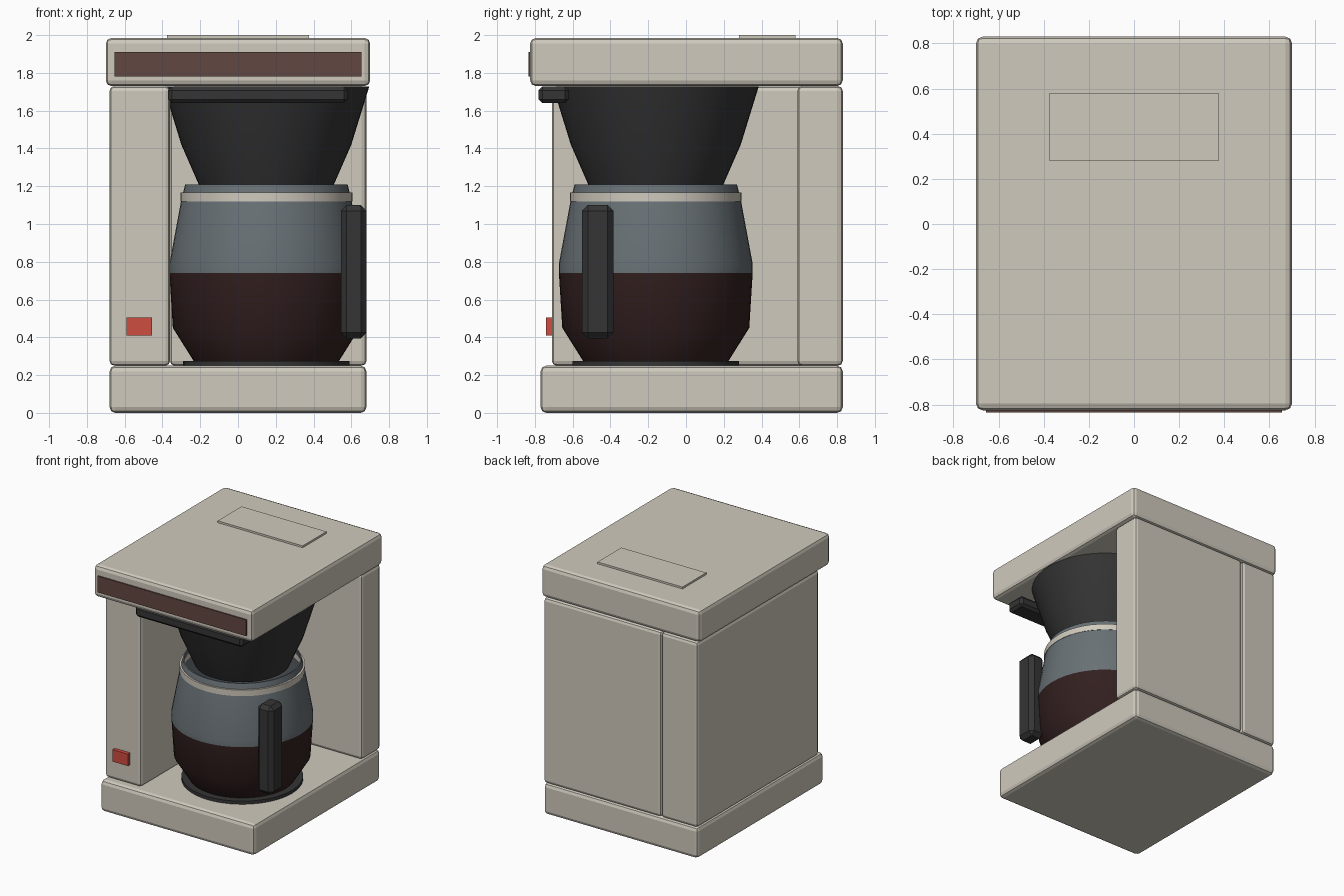
import bpy, bmesh, math

cube = bpy.data.objects.get("Cube")
if cube:
    bpy.data.objects.remove(cube, do_unlink=True)


def material(name, r, g, b):
    m = bpy.data.materials.new(name)
    m.use_nodes = True
    m.diffuse_color = (r, g, b, 1)
    bsdf = next(n for n in m.node_tree.nodes if n.type == 'BSDF_PRINCIPLED')
    bsdf.inputs["Base Color"].default_value = (r, g, b, 1)
    bsdf.inputs["Roughness"].default_value = 0.6
    return m


cream = material("cream", 0.63, 0.59, 0.51)
black = material("black", 0.035, 0.035, 0.036)
glass = material("grey glass", 0.14, 0.165, 0.18)
coffee = material("coffee", 0.033, 0.014, 0.014)
brown = material("brown", 0.12, 0.063, 0.053)
red = material("red", 0.62, 0.075, 0.05)


def finish(name, bm, mat):
    bmesh.ops.recalc_face_normals(bm, faces=bm.faces)
    mesh = bpy.data.meshes.new(name)
    bm.to_mesh(mesh)
    bm.free()
    mesh.materials.append(mat)
    obj = bpy.data.objects.new(name, mesh)
    bpy.context.collection.objects.link(obj)
    return obj


def box(name, xs, ys, zs, mat, bevel=0.0, segments=2):
    """Box spanning the given ranges, with rounded edges if wanted."""
    bm = bmesh.new()
    bmesh.ops.create_cube(bm, size=1)
    for v in bm.verts:
        v.co = [r[0] if c < 0 else r[1] for c, r in zip(v.co, (xs, ys, zs))]
    obj = finish(name, bm, mat)
    if bevel:
        mod = obj.modifiers.new("rounded edges", 'BEVEL')
        mod.width = bevel
        mod.segments = segments
    return obj


AXIS_X, AXIS_Y = 0.15, -0.16


def lathe(name, profile, mat, sides=48):
    """Spin (radius, height) points about the jug's upright axis."""
    bm = bmesh.new()
    verts = [bm.verts.new((r, 0, z)) for r, z in profile]
    edges = [bm.edges.new(pair) for pair in zip(verts, verts[1:])]
    bmesh.ops.spin(bm, geom=verts + edges, cent=(0, 0, 0), axis=(0, 0, 1),
                   angle=math.tau, steps=sides, use_duplicate=False)
    bmesh.ops.remove_doubles(bm, verts=bm.verts, dist=0.0005)
    obj = finish(name, bm, mat)
    obj.location = (AXIS_X, AXIS_Y, 0)
    bpy.ops.object.select_all(action='DESELECT')
    obj.select_set(True)
    bpy.context.view_layer.objects.active = obj
    bpy.ops.object.shade_smooth_by_angle(angle=math.radians(35))
    return obj


# Housing
box("base", (-0.68, 0.68), (-0.77, 0.83), (0, 0.25), cream, 0.03)
box("side_column", (-0.68, -0.36), (-0.71, 0.83), (0.25, 1.73), cream, 0.025)
box("back_panel", (-0.36, 0.68), (0.59, 0.83), (0.25, 1.73), cream, 0.025)
box("top_housing", (-0.7, 0.7), (-0.825, 0.83), (1.73, 1.985), cream, 0.03)
box("water_lid", (-0.375, 0.375), (0.28, 0.58), (1.98, 2.0), cream)
box("front_strip", (-0.655, 0.655), (-0.835, -0.82), (1.78, 1.91), brown)
box("power_switch", (-0.59, -0.455), (-0.74, -0.7), (0.41, 0.505), red)

# Warming plate
lathe("warming_plate", [(0, 0.24), (0.44, 0.24), (0.44, 0.275), (0, 0.275)], black)

# Jug: coffee below, glass above, collar round the neck
lathe("coffee_fill", [(0, 0.275), (0.385, 0.275), (0.495, 0.45), (0.513, 0.74), (0, 0.74)], coffee)
lathe("jug_glass", [(0.513, 0.74), (0.513, 0.79), (0.45, 1.13), (0.43, 1.21),
                    (0.42, 1.21), (0.435, 1.13), (0.5, 0.79), (0.5, 0.74)], glass)
lathe("jug_collar", [(0.425, 1.12), (0.455, 1.12), (0.455, 1.168),
                     (0.425, 1.168), (0.425, 1.12)], cream)
box("jug_handle", (0.545, 0.68), (-0.55, -0.385), (0.395, 1.1), black, 0.03, 1)

# Filter basket and its pull
lathe("filter_basket", [(0, 1.18), (0.345, 1.18), (0.45, 1.42), (0.545, 1.728), (0, 1.728)], black)
box("filter_handle", (-0.37, 0.58), (-0.78, -0.62), (1.64, 1.728), black, 0.02, 1)
